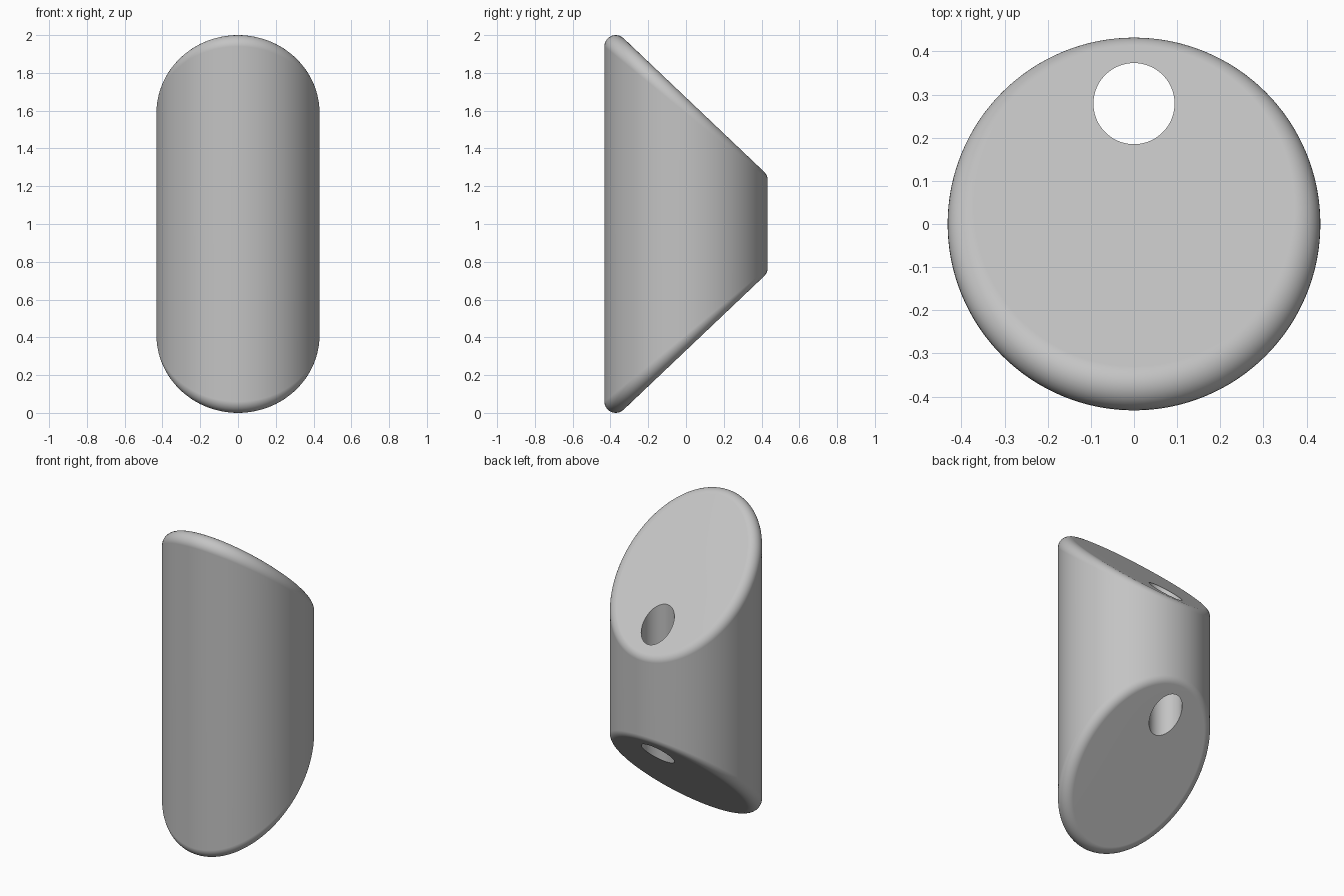
import bpy, bmesh, math
from mathutils import Vector

cube = bpy.data.objects.get("Cube")
if cube:
    bpy.data.objects.remove(cube)

RADIUS, FILLET, SLOPE = 0.432, 0.06, 0.95   # slanted ends fall towards the back
HOLE_Y, HOLE_R = 0.279, 0.094
SIDES, STEPS = 128, 10

end_normal = Vector((0, SLOPE, 1)).normalized()
inner = RADIUS - FILLET
spine_z = 2 - FILLET - SLOPE * inner            # fillet centre height at y = 0
plane_z = spine_z + FILLET / end_normal.z       # end plane height at y = 0


def hole_ring():
    """Rim of the through hole on the slanted end."""
    ring = []
    for i in range(SIDES):
        a = math.tau * i / SIDES
        y = HOLE_Y + HOLE_R * math.sin(a)
        ring.append(Vector((HOLE_R * math.cos(a), y, plane_z - SLOPE * y)))
    return ring


def fillet_ring(t):
    """Ring of the rolling-ball edge: t = 0 on the wall, t = 1 on the end."""
    ring = []
    for i in range(SIDES):
        a = math.tau * i / SIDES
        out = Vector((math.cos(a), math.sin(a), 0))
        centre = out * inner
        centre.z = spine_z - SLOPE * centre.y
        ring.append(centre + FILLET * out.slerp(end_normal, t))
    return ring


# Upper half from the hole rim to the wall, then its mirror below
upper = [hole_ring()] + [fillet_ring(1 - k / STEPS) for k in range(STEPS + 1)]
lower = [[Vector((p.x, p.y, 2 - p.z)) for p in ring] for ring in reversed(upper)]

# Loft all rings into one closed skin; the last strip is the hole's wall
bm = bmesh.new()
rings = [[bm.verts.new(p) for p in ring] for ring in upper + lower]
for k, ring in enumerate(rings):
    below = rings[(k + 1) % len(rings)]
    for i in range(SIDES):
        j = (i + 1) % SIDES
        bm.faces.new((ring[i], below[i], below[j], ring[j]))
bmesh.ops.recalc_face_normals(bm, faces=bm.faces)

mesh = bpy.data.meshes.new("slanted_bead")
bm.to_mesh(mesh)
bm.free()
bead = bpy.data.objects.new("slanted_bead", mesh)
bpy.context.collection.objects.link(bead)

# Plain grey
grey = bpy.data.materials.new("grey")
grey.use_nodes = True
colour = (0.55, 0.55, 0.55, 1)
grey.diffuse_color = colour
grey.node_tree.nodes["Principled BSDF"].inputs["Base Color"].default_value = colour
mesh.materials.append(grey)

# Smooth shading with a crisp hole rim and flat ends
bpy.ops.object.select_all(action="DESELECT")
bead.select_set(True)
bpy.context.view_layer.objects.active = bead
bpy.ops.object.shade_smooth_by_angle(angle=math.radians(30))
weighted = bead.modifiers.new("flat_ends", "WEIGHTED_NORMAL")
weighted.keep_sharp = True
